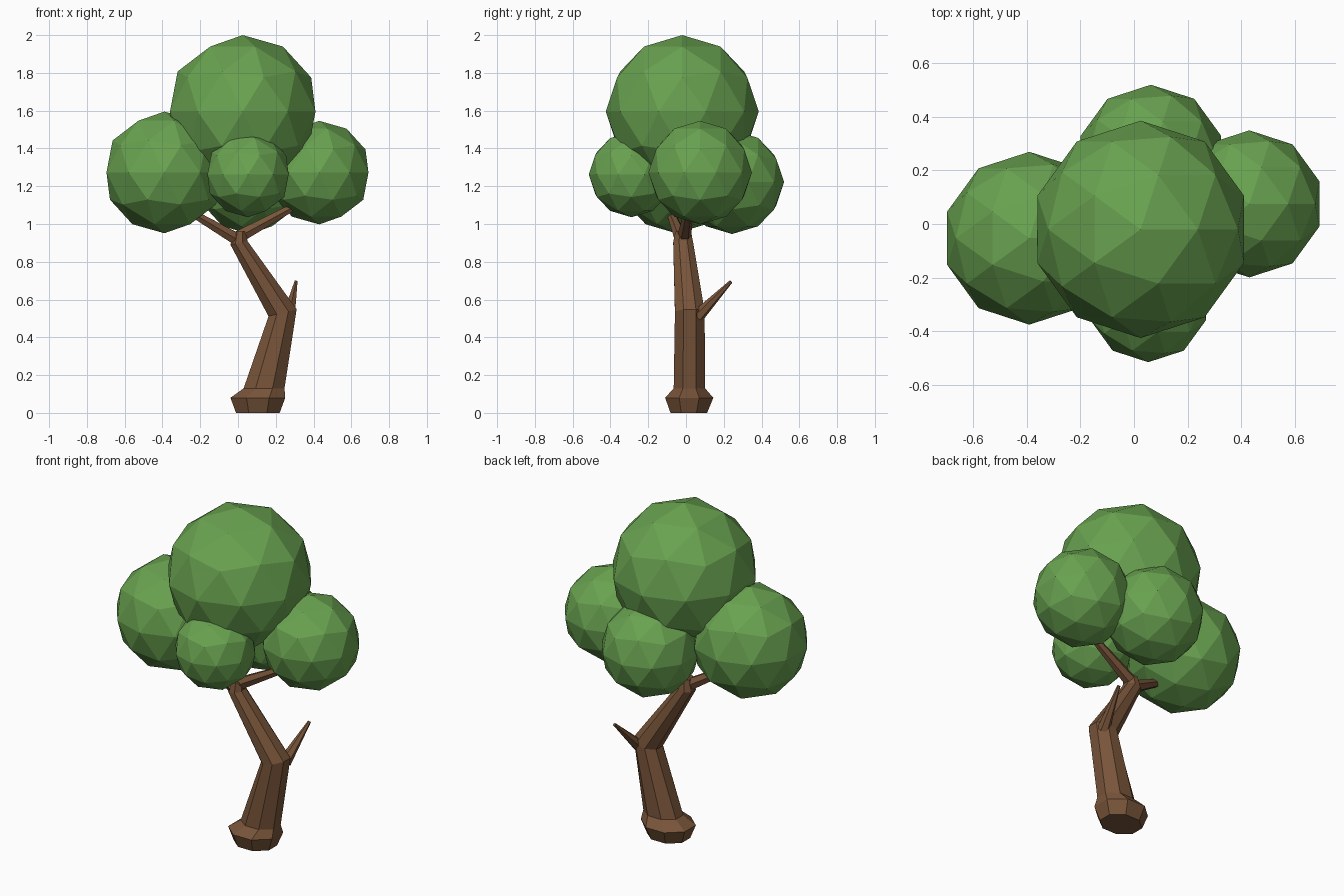
import bpy, bmesh
from math import pi, cos, sin
from mathutils import Vector

if "Cube" in bpy.data.objects:
    bpy.data.objects.remove(bpy.data.objects["Cube"])


def material(name, color):
    m = bpy.data.materials.new(name)
    m.diffuse_color = color
    m.use_nodes = True
    m.node_tree.nodes["Principled BSDF"].inputs["Base Color"].default_value = m.diffuse_color
    return m


BARK = material("bark", (0.19, 0.09, 0.042, 1))
LEAF = material("leaf", (0.14, 0.36, 0.08, 1))


def finish(bm, name, mat):
    bmesh.ops.recalc_face_normals(bm, faces=bm.faces)
    me = bpy.data.meshes.new(name)
    bm.to_mesh(me)
    bm.free()
    me.materials.append(mat)
    ob = bpy.data.objects.new(name, me)
    bpy.context.collection.objects.link(ob)
    return ob


def limb(name, rings, sides):
    """Loft flat-sided rings: (centre, axis, radius across, radius deep)."""
    bm = bmesh.new()
    loops = []
    for c, axis, ru, rv in rings:
        n = Vector(axis).normalized()
        v = Vector((0, 1, 0))
        v = (v - n * n.dot(v)).normalized()
        u = v.cross(n)
        angles = [2 * pi * (i + 0.5) / sides for i in range(sides)]
        loops.append([bm.verts.new(Vector(c) + u * ru * cos(a) + v * rv * sin(a))
                      for a in angles])
    for a, b in zip(loops, loops[1:]):
        for i in range(sides):
            j = (i + 1) % sides
            bm.faces.new((a[i], a[j], b[j], b[i]))
    bm.faces.new(loops[0][::-1])
    bm.faces.new(loops[-1])
    return finish(bm, name, BARK)


def branch(name, start, end, r0, r1, sides=6):
    axis = Vector(end) - Vector(start)
    limb(name, [(start, axis, r0, r0), (end, axis, r1, r1)], sides)


# Flared foot and bent trunk
up = (0, 0, 1)
limb("trunk", [
    ((0.105, 0.015, 0), up, 0.125, 0.105),
    ((0.105, 0.017, 0.08), up, 0.157, 0.138),
    ((0.138, 0.018, 0.13), up, 0.117, 0.09),
    ((0.236, 0.02, 0.53), (-0.04, 0, 0.16), 0.083, 0.085),
    ((0.005, -0.015, 0.90), (-0.08, 0, 0.37), 0.05, 0.057),
    ((0.01, -0.015, 0.96), up, 0.035, 0.045),
], 8)

# Two crown branches and one bare twig
branch("left_branch", (0.01, -0.02, 0.91), (-0.28, -0.09, 1.08), 0.038, 0.02)
branch("right_branch", (0.0, -0.01, 0.93), (0.33, 0.02, 1.11), 0.038, 0.02)
branch("twig", (0.268, 0.06, 0.51), (0.307, 0.238, 0.695), 0.036, 0.009)

# Faceted foliage balls
for name, pos, r in [
    ("top_foliage", (0.025, -0.02, 1.595), 0.405),
    ("left_foliage", (-0.39, -0.053, 1.273), 0.322),
    ("right_foliage", (0.43, 0.075, 1.272), 0.274),
    ("front_foliage", (0.053, -0.289, 1.262), 0.226),
    ("back_foliage", (0.063, 0.244, 1.222), 0.275),
]:
    bm = bmesh.new()
    bmesh.ops.create_icosphere(bm, subdivisions=2, radius=r)
    finish(bm, name, LEAF).location = pos
